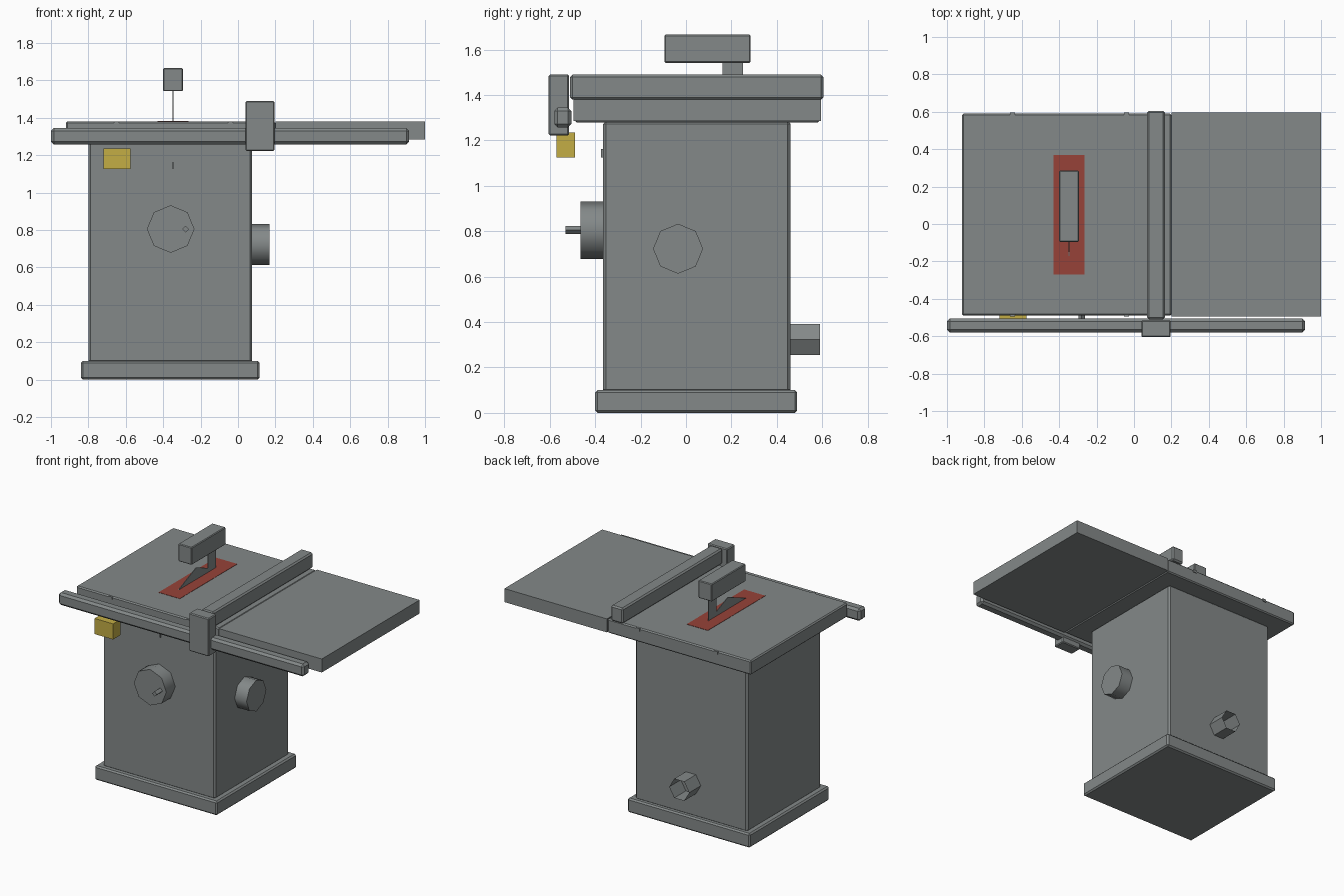
import bpy
import bmesh
from math import pi, cos, sin

cube = bpy.data.objects.get("Cube")
if cube:
    bpy.data.objects.remove(cube, do_unlink=True)


def material(name, rgb):
    mat = bpy.data.materials.new(name)
    mat.use_nodes = True
    mat.diffuse_color = (*rgb, 1)
    mat.node_tree.nodes["Principled BSDF"].inputs["Base Color"].default_value = (*rgb, 1)
    return mat


GREY = material("machine grey", (0.23, 0.25, 0.25))
YELLOW = material("switch yellow", (0.55, 0.42, 0.06))
RED = material("insert red", (0.31, 0.055, 0.04))


def finish(name, bm, mat, bevel=0):
    bmesh.ops.recalc_face_normals(bm, faces=bm.faces)
    mesh = bpy.data.meshes.new(name)
    bm.to_mesh(mesh)
    bm.free()
    mesh.materials.append(mat)
    obj = bpy.data.objects.new(name, mesh)
    bpy.context.collection.objects.link(obj)
    if bevel:
        mod = obj.modifiers.new("Bevel", 'BEVEL')
        mod.width = bevel
        mod.segments = 1
    return obj


def box(name, xs, ys, zs, mat=GREY, bevel=0):
    """Box given by its low and high limit on each axis."""
    bm = bmesh.new()
    bmesh.ops.create_cube(bm, size=1)
    for v in bm.verts:
        for i, (lo, hi) in enumerate((xs, ys, zs)):
            v.co[i] = hi if v.co[i] > 0 else lo
    return finish(name, bm, mat, bevel)


def prism(name, axis, centre, radius, span, sides, caps=True, smooth=False):
    """Polygon prism along x or y; centre holds the other two coordinates."""
    bm = bmesh.new()
    rings = []
    for s in span:
        ring = []
        for k in range(sides):
            a = 2 * pi * k / sides
            u, w = centre[0] + radius * cos(a), centre[1] + radius * sin(a)
            ring.append(bm.verts.new((s, u, w) if axis == 'x' else (u, s, w)))
        rings.append(ring)
    for k in range(sides):
        n = (k + 1) % sides
        face = bm.faces.new((rings[0][k], rings[0][n], rings[1][n], rings[1][k]))
        face.smooth = smooth
    if caps:
        for ring in rings:
            bm.faces.new(ring)
    obj = finish(name, bm, GREY)
    if smooth:
        for e in obj.data.edges:
            a, b = (obj.data.vertices[i].co for i in e.vertices)
            along = abs((a - b)['xyz'.index(axis)])
            e.use_edge_sharp = along < 1e-5
    return obj


# Cabinet and plinth
box("base", (-0.84, 0.115), (-0.40, 0.49), (0, 0.10), bevel=0.01)
box("cabinet", (-0.80, 0.075), (-0.365, 0.46), (0.09, 1.285), bevel=0.012)

# Table surfaces
box("table_top", (-0.92, 0.20), (-0.49, 0.59), (1.28, 1.38), bevel=0.008)
box("extension_wing", (0.20, 1.0), (-0.495, 0.595), (1.285, 1.38))
for side, x in (("right", -0.65), ("left", -0.04)):
    box(side + "_mitre_slot", (x - 0.014, x + 0.014), (-0.495, 0.595), (1.36, 1.379))
box("throat_insert", (-0.43, -0.265), (-0.27, 0.37), (1.375, 1.382), RED)

# Fence and its rail
box("front_rail", (-1.0, 0.915), (-0.58, -0.505), (1.258, 1.345), bevel=0.015)
box("fence_bar", (0.07, 0.165), (-0.51, 0.605), (1.38, 1.49), bevel=0.01)
box("fence_head", (0.04, 0.195), (-0.605, -0.515), (1.222, 1.49), bevel=0.006)

# Blade, splitter and guard
prism("blade", 'x', (0.03, 1.165), 0.30, (-0.35, -0.345), 8)
box("splitter", (-0.35, -0.345), (0.16, 0.25), (1.37, 1.55))
box("blade_guard", (-0.40, -0.295), (-0.095, 0.285), (1.542, 1.666), bevel=0.005)

# Front controls
prism("front_handwheel", 'y', (-0.36, 0.805), 0.127, (-0.465, -0.36), 8, smooth=True)
prism("wheel_handle", 'y', (-0.28, 0.805), 0.018, (-0.53, -0.46), 4)
box("tilt_pointer", (-0.35, -0.345), (-0.375, -0.36), (1.125, 1.163))
box("power_switch", (-0.72, -0.575), (-0.57, -0.49), (1.125, 1.235), YELLOW)

# Side wheel and open dust outlet
prism("side_handwheel", 'x', (-0.035, 0.723), 0.11, (0.07, 0.168), 8, smooth=True)
prism("dust_port", 'y', (-0.36, 0.323), 0.078, (0.455, 0.59), 6, caps=False)
